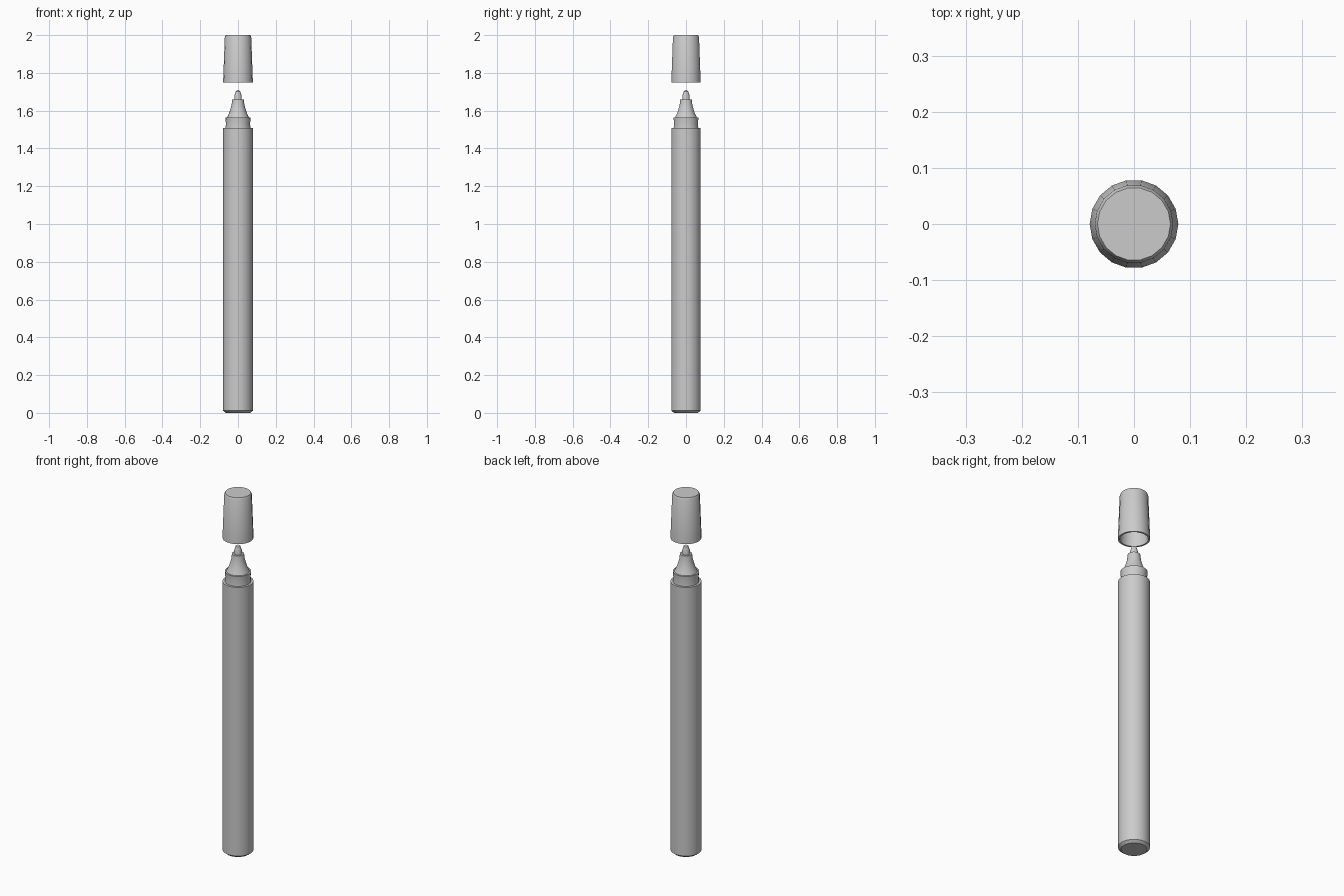
import bpy, bmesh, math

SIDES = 18

cube = bpy.data.objects.get("Cube")
if cube:
    bpy.data.objects.remove(cube, do_unlink=True)

grey = bpy.data.materials.new("plain grey")
grey.use_nodes = True
colour = (0.6, 0.6, 0.6, 1)
grey.diffuse_color = colour
grey.node_tree.nodes["Principled BSDF"].inputs["Base Color"].default_value = colour


def lathe(name, profile):
    """Revolve (radius, height) points about z; radius 0 closes to a point."""
    bm = bmesh.new()
    rings = []
    for r, z in profile:
        if r == 0:
            rings.append([bm.verts.new((0, 0, z))] * SIDES)
        else:
            angles = [math.tau * i / SIDES for i in range(SIDES)]
            rings.append([bm.verts.new((r * math.cos(a), r * math.sin(a), z))
                          for a in angles])
    for low, high in zip(rings, rings[1:]):
        for i in range(SIDES):
            j = (i + 1) % SIDES
            corners = list(dict.fromkeys((low[i], low[j], high[j], high[i])))
            bm.faces.new(corners)
    bmesh.ops.recalc_face_normals(bm, faces=bm.faces)
    mesh = bpy.data.meshes.new(name)
    bm.to_mesh(mesh)
    bm.free()
    mesh.materials.append(grey)
    obj = bpy.data.objects.new(name, mesh)
    bpy.context.collection.objects.link(obj)
    bpy.ops.object.select_all(action='DESELECT')
    obj.select_set(True)
    bpy.context.view_layer.objects.active = obj
    bpy.ops.object.shade_smooth_by_angle(angle=math.radians(30))
    return obj


# Barrel with a shallow chamfer at the foot
lathe("barrel", [(0, 0), (0.064, 0), (0.079, 0.012), (0.079, 1.507), (0, 1.507)])

# Waisted collar that the cap grips
lathe("collar", [(0, 1.5), (0.067, 1.5), (0.064, 1.53), (0.067, 1.563), (0, 1.563)])

# Tapered nozzle holding the nib
lathe("nozzle", [(0, 1.56), (0.06, 1.56), (0.046, 1.59), (0.034, 1.63),
                 (0.031, 1.66), (0, 1.66)])

# Rounded writing nib
lathe("nib", [(0, 1.65), (0.02, 1.65), (0.019, 1.68), (0.012, 1.702), (0, 1.71)])

# Hollow cap floating above the nib
lathe("cap", [(0, 2), (0.065, 2), (0.07, 1.99), (0.079, 1.748),
              (0.07, 1.748), (0.062, 1.975), (0, 1.975)])
